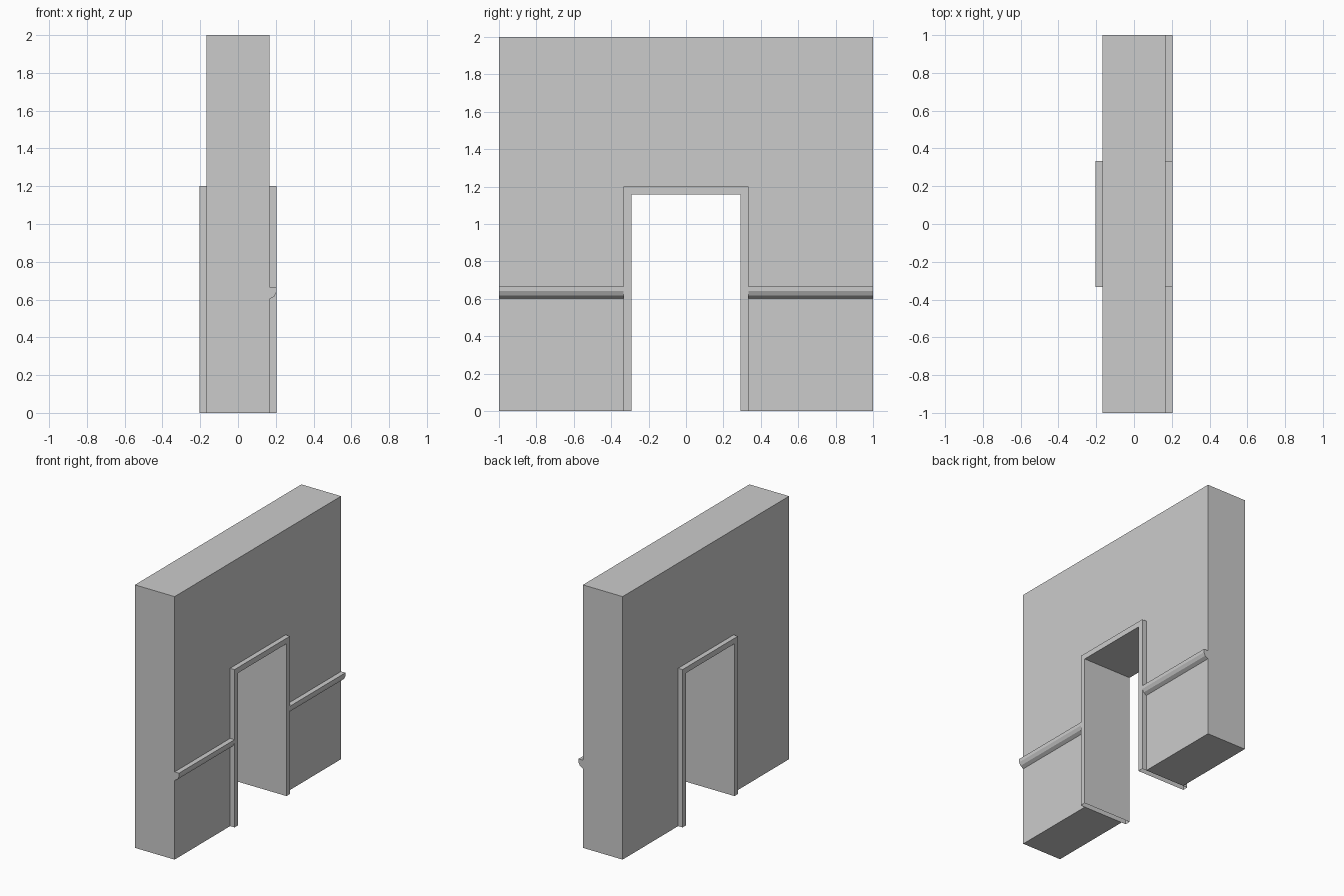
import bpy, bmesh
from mathutils import Vector

if "Cube" in bpy.data.objects:
    bpy.data.objects.remove(bpy.data.objects["Cube"])


def prism(name, points, offset, open_bottom=False):
    """Extrude a flat outline along an offset into a solid."""
    bm = bmesh.new()
    face = bm.faces.new([bm.verts.new(p) for p in points])
    new = bmesh.ops.extrude_face_region(bm, geom=[face], use_keep_orig=True)["geom"]
    verts = [g for g in new if isinstance(g, bmesh.types.BMVert)]
    bmesh.ops.translate(bm, verts=verts, vec=Vector(offset))
    bmesh.ops.recalc_face_normals(bm, faces=bm.faces[:])
    if open_bottom:
        low = [f for f in bm.faces if all(v.co.z < 1e-5 for v in f.verts)]
        bmesh.ops.delete(bm, geom=low, context='FACES_ONLY')
    mesh = bpy.data.meshes.new(name)
    bm.to_mesh(mesh)
    bm.free()
    obj = bpy.data.objects.new(name, mesh)
    bpy.context.collection.objects.link(obj)
    return obj


def arch(name, outer, top, inner, inner_top, half_depth, open_bottom=False):
    """Upside-down U outline in the YZ plane, extruded through x."""
    yz = [(-outer, 0), (-outer, top), (outer, top), (outer, 0),
          (inner, 0), (inner, inner_top), (-inner, inner_top), (-inner, 0)]
    return prism(name, [(-half_depth, y, z) for y, z in yz],
                 (2 * half_depth, 0, 0), open_bottom)


WALL, TRIM = 0.167, 0.204     # half depths
FRAME, FRAME_TOP = 0.333, 1.2  # outside of the door frame

# Wall with doorway, and the frame lining it (hollow underneath)
arch("wall", 1.0, 2.0, FRAME, FRAME_TOP, WALL)
arch("door_frame", FRAME, FRAME_TOP, 0.291, 1.158, TRIM, open_bottom=True)

# Moulded rail on the right face, on both sides of the doorway
rail_profile = [(WALL, 0.667), (TRIM, 0.667), (TRIM, 0.641),
                (0.192, 0.617), (WALL, 0.602)]
rail = prism("wall_rail", [(x, FRAME, z) for x, z in rail_profile],
             (0, 1.0 - FRAME, 0))
mirror = rail.modifiers.new("mirror", 'MIRROR')
mirror.use_axis = (False, True, False)
